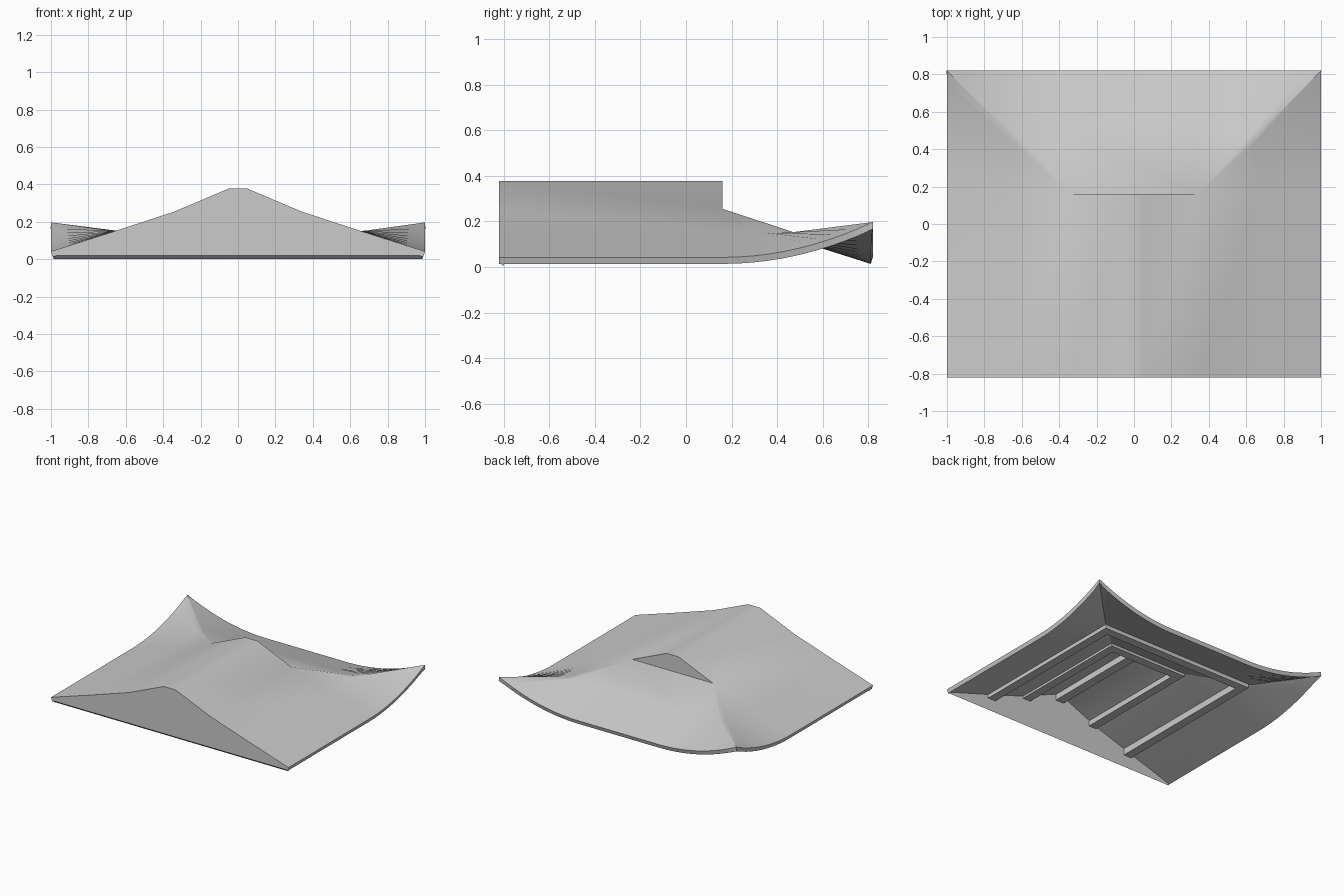
import bpy, bmesh, math

cube = bpy.data.objects.get("Cube")
if cube:
    bpy.data.objects.remove(cube)

grey = bpy.data.materials.new("plain_grey")
grey.use_nodes = True
grey.diffuse_color = (0.6, 0.6, 0.6, 1)
grey.node_tree.nodes["Principled BSDF"].inputs["Base Color"].default_value = (0.6, 0.6, 0.6, 1)

FRONT, SHIFT = -0.82, 0.18          # front edge, and offset of the hip centre
TOP, MID, EAVE = 0.34, 0.66, 1.0    # distances of the three slope rings
RIDGE = [(-0.05, 0.378), (0.05, 0.378)]


def add_object(name, bm):
    mesh = bpy.data.meshes.new(name)
    bm.to_mesh(mesh)
    bm.free()
    mesh.materials.append(grey)
    ob = bpy.data.objects.new(name, mesh)
    bpy.context.collection.objects.link(ob)
    return ob


def ring(r, z, lift, steps=10):
    """Right side, hip corner and back of one ring, then its mirror."""
    half = [(r, FRONT, z)]
    for i in range(steps + 1):
        s = i / steps
        half.append((r, TOP + (r - TOP) * s - SHIFT, z + lift * s * s))
    for i in range(steps - 1, -1, -1):
        s = i / steps
        half.append((TOP + (r - TOP) * s, r - SHIFT, z + lift * s * s))
    return half + [(-x, y, h) for x, y, h in reversed(half)]


# Roof skin: lower slopes with swept-up corners
bm = bmesh.new()
rings = [[bm.verts.new(p) for p in ring(*spec)]
         for spec in ((TOP, 0.255, 0), (MID, 0.15, 0), (EAVE, 0.042, 0.155))]
for inner, outer in zip(rings, rings[1:]):
    for i in range(len(inner) - 1):
        bm.faces.new((inner[i], outer[i], outer[i + 1], inner[i + 1]))

# Upper slopes, flat ridge and back gable
back_y = TOP - SHIFT
section = [(-TOP, 0.255)] + RIDGE + [(TOP, 0.255)]
front = [bm.verts.new((x, FRONT, z)) for x, z in section]
back = [bm.verts.new((x, back_y, z)) for x, z in section]
for i in range(3):
    bm.faces.new((front[i], front[i + 1], back[i + 1], back[i]))
bm.faces.new(back)
bmesh.ops.remove_doubles(bm, verts=bm.verts, dist=0.001)
bm.normal_update()
for f in bm.faces:
    n = f.normal
    if n.z < -0.01 or (abs(n.z) < 0.01 and n.y < 0):
        f.normal_flip()
roof = add_object("roof_skin", bm)
solid = roof.modifiers.new("thickness", 'SOLIDIFY')
solid.thickness = 0.03
solid.offset = -1
bpy.ops.object.select_all(action='DESELECT')
bpy.context.view_layer.objects.active = roof
roof.select_set(True)
bpy.ops.object.modifier_apply(modifier=solid.name)
bpy.ops.object.shade_smooth_by_angle(angle=math.radians(30))

# Front gable wall with a slanted bottom edge
bm = bmesh.new()
right = [(0.985, 0.02), (EAVE, 0.042), (MID, 0.15), (TOP, 0.255), RIDGE[1]]
outline = right + [(-x, z) for x, z in reversed(right)]
near = [bm.verts.new((x, FRONT, z)) for x, z in outline]
far = [bm.verts.new((x, FRONT + 0.02, z)) for x, z in outline]
for v in (far[0], far[-1]):
    v.co.z = 0.002
bm.faces.new(near)
bm.faces.new(far)
for i in range(len(near)):
    j = (i + 1) % len(near)
    bm.faces.new((near[i], near[j], far[j], far[i]))
bmesh.ops.recalc_face_normals(bm, faces=bm.faces)
add_object("front_gable_wall", bm)


def box(bm, x0, x1, y0, y1, z0, z1):
    for v in bmesh.ops.create_cube(bm, size=1)["verts"]:
        v.co.x = x1 if v.co.x > 0 else x0
        v.co.y = y1 if v.co.y > 0 else y0
        v.co.z = z1 if v.co.z > 0 else z0


# U-shaped beams under the slopes
START = FRONT + 0.01
for name, r0, r1, z0, z1 in (("lower_beam", 0.58, 0.645, 0.095, 0.15),
                             ("upper_beam", 0.265, 0.33, 0.21, 0.25)):
    bm = bmesh.new()
    for x0, x1 in ((r0, r1), (-r1, -r0)):
        box(bm, x0, x1, START, r1 - SHIFT, z0, z1)
    box(bm, -r0, r0, r0 - SHIFT, r1 - SHIFT, z0, z1)
    add_object(name, bm)

# Ridge beam
bm = bmesh.new()
box(bm, -0.035, 0.035, START, back_y - 0.01, 0.305, 0.36)
add_object("ridge_beam", bm)
